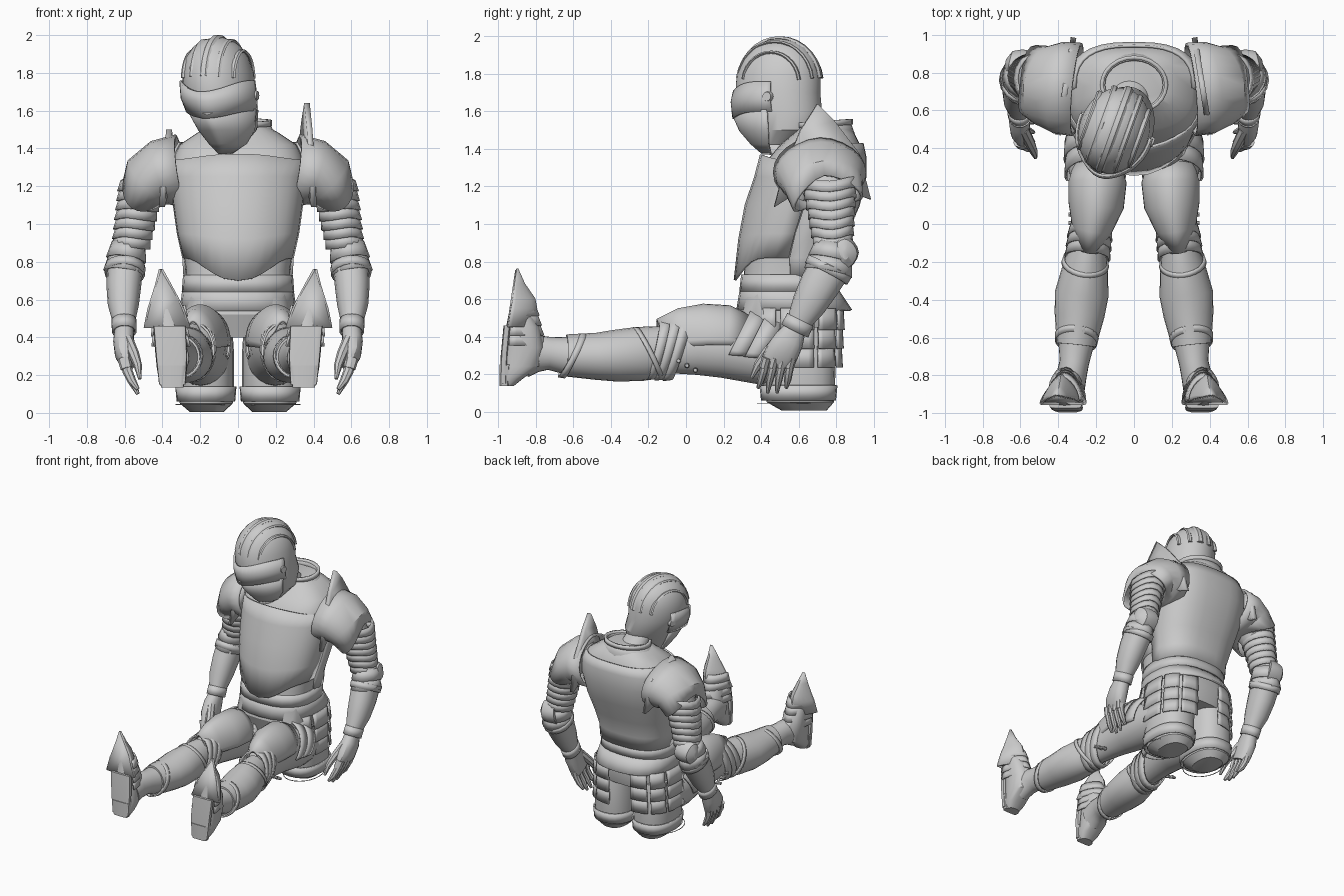
import bpy, bmesh
from math import sin, cos, pi, radians, sqrt
from mathutils import Vector as V

X, Y, Z = V((1, 0, 0)), V((0, 1, 0)), V((0, 0, 1))


def finish(name, bm, mirror, thick):
    bmesh.ops.recalc_face_normals(bm, faces=bm.faces)
    me = bpy.data.meshes.new(name)
    bm.to_mesh(me)
    bm.free()
    ob = bpy.data.objects.new(name, me)
    bpy.context.collection.objects.link(ob)
    if thick:
        m = ob.modifiers.new("thickness", 'SOLIDIFY')
        m.thickness, m.offset = thick, 0
    if mirror:
        ob.modifiers.new("mirror", 'MIRROR')
    return ob


def loft(name, rings, ref=X, t=None, n=24, p=2.0, keel=0, side=-1, shift=None,
         arc=None, thick=0, mirror=False):
    """Skin rings (x, y, z, half width along ref, half depth, [edge shift])."""
    bm, rows = bmesh.new(), []
    cs = [V(r[:3]) for r in rings]
    for i, r in enumerate(rings):
        d = (t or cs[min(i + 1, len(cs) - 1)] - cs[max(i - 1, 0)]).normalized()
        u = (ref - d * ref.dot(d)).normalized()
        v = d.cross(u)
        a0, a1 = arc or (0, 360)
        row = []
        for k in range(n + 1 if arc else n):
            th = radians(a0 + (a1 - a0) * k / n)
            c, s = cos(th), sin(th)
            c2 = abs(c) ** (2 / p) * (1 if c > 0 else -1)
            s2 = abs(s) ** (2 / p) * (1 if s > 0 else -1)
            if s * side > 0:
                s2 *= 1 + keel * abs(s) ** 10
            e = r[5] * shift(c, s) if len(r) > 5 else 0
            row.append(bm.verts.new(cs[i] + u * r[3] * c2 + v * r[4] * s2 + d * e))
        rows.append(row)
    m = len(rows[0])
    for A, B in zip(rows, rows[1:]):
        for k in range(m - 1 if arc else m):
            bm.faces.new((A[k], A[(k + 1) % m], B[(k + 1) % m], B[k]))
    if not arc and not thick:
        bm.faces.new(rows[0])
        bm.faces.new(rows[-1])
    return finish(name, bm, mirror, thick)


def lames(name, a, b, count, flare, **kw):
    """Overlapping flared bands between ring a and ring b."""
    for i in range(count):
        mix = lambda f: [p + (q - p) * f for p, q in zip(a, b)]
        r0, r1 = mix(i / count), mix((i + 1.15) / count)
        r1[3] += flare
        r1[4] += flare
        loft(f"{name}_{i + 1}", [r0, r1], thick=.012, **kw)


def torso_ring(z, front, back, a, *e):
    return (0, (front + back) / 2, z, a, (back - front) / 2, *e)


# torso: body, breastplate, waist skirt
loft("torso", [torso_ring(*r) for r in (
    (.40, .32, .79, .27), (.52, .275, .82, .30), (.64, .30, .79, .28), (.75, .31, .79, .275),
    (.90, .33, .83, .30), (1.1, .36, .90, .325), (1.25, .405, .94, .345), (1.35, .44, .945, .345),
    (1.42, .50, .93, .31), (1.48, .57, .90, .22), (1.52, .61, .86, .15))], t=Z, n=32, p=2.8)
loft("breastplate", [torso_ring(*r) for r in (
    (.82, .285, .81, .285, -.12), (.95, .31, .85, .315, -.03), (1.1, .345, .91, .337, 0),
    (1.25, .395, .95, .355, 0), (1.34, .425, .95, .352, .03))], t=Z, n=16, p=2.5,
    keel=.09, arc=(-180, 0), thick=.014, shift=lambda c, s: max(0, -s) ** 5)
loft("backplate", [torso_ring(*r) for r in (
    (.72, .3, .81, .282), (.82, .285, .82, .288), (.95, .31, .855, .317), (1.1, .345, .92, .338),
    (1.25, .395, .955, .355), (1.36, .44, .955, .35), (1.43, .5, .94, .31))],
    t=Z, n=16, p=2.7, arc=(0, 180), thick=.014)
loft("waist_skirt", [torso_ring(.66, .295, .80, .287), torso_ring(.60, .285, .84, .295),
                     torso_ring(.54, .275, .88, .305)], t=Z, n=24, p=2.4, thick=.014)
loft("waist_band", [torso_ring(.73, .30, .81, .285), torso_ring(.64, .29, .81, .292)],
     t=Z, n=24, p=2.4, thick=.012)

# neck and collar
loft("neck", [(0, .73, 1.42, .11, .1), (-.03, .64, 1.54, .1, .1), (-.07, .54, 1.66, .1, .1)], t=Z)
loft("collar", [(0, .735, 1.42, .23, .18, 0), (0, .735, 1.49, .18, .15, .01),
                (0, .735, 1.535, .16, .135, .01)], t=Z, shift=lambda c, s: s, thick=.016)
loft("collar_rim", [(0, .735, 1.52, .17, .145, .01), (0, .735, 1.55, .17, .145, .01)],
     t=Z, shift=lambda c, s: s, thick=.02)

# helmet turned and tilted to one side
HU = V((.94, -.34, 0)).normalized()
HV = Z.cross(HU)
skull = [(-.05, .48, 1.42, .085, .09), (-.04, .50, 1.5, .135, .185), (-.07, .50, 1.6, .17, .232),
         (-.10, .49, 1.7, .188, .232), (-.105, .495, 1.8, .184, .23), (-.11, .50, 1.88, .162, .20),
         (-.11, .50, 1.94, .122, .152), (-.108, .50, 1.975, .07, .09), (-.105, .5, 1.99, .012, .015)]
loft("helmet", skull, ref=HU, t=Z, n=32)
loft("lower_visor", [(-.065, .465, 1.375, .03, .05, 0), (-.05, .475, 1.43, .10, .12, 0),
                     (-.055, .49, 1.5, .148, .192, 0), (-.08, .495, 1.61, .184, .235, -.02)],
     ref=HU, t=Z, n=24, keel=.10, p=1.8, arc=(-180, 0), thick=.014, shift=lambda c, s: max(0, -s) ** 4)
loft("brow_visor", [(-.08, .495, 1.60, .182, .236, -.04), (-.095, .492, 1.67, .196, .242, -.02),
                    (-.105, .495, 1.76, .194, .234, -.06)],
     ref=HU, t=Z, n=24, keel=.06, arc=(-186, 6), thick=.014, shift=lambda c, s: max(0, -s) ** 3)
for i, d in enumerate((-.72, -.38, 0, .38, .72)):
    q, w, pts = sqrt(1 - d * d), .013 if d == 0 else .009, []
    for k in range(15):
        f = radians(8 + 165 * k / 14)
        P = V((-.105, .5, 1.75)) + HU * .188 * d - HV * .23 * q * cos(f) + Z * .24 * q * sin(f)
        pts.append((*P, w * 2, w))
    loft(f"helmet_rib_{i + 1}", pts, ref=HU, n=6)
for s in (-1, 1):
    P = V((-.09, .5, 1.68)) + HU * .195 * s
    D = HU * .012 * s
    loft("visor_hinge", [(*(P - D), .03, .03), (*(P + D), .024, .024)], ref=Z, n=12)

# shoulder plates
loft("shoulder_plate", [(.30, .71, 1.28, .24, .18, 0), (.40, .72, 1.265, .235, .168, 0),
                        (.47, .73, 1.22, .205, .148, 0), (.51, .745, 1.16, .185, .118, .09)],
     ref=Y, p=2, keel=.05, side=1, shift=lambda c, s: abs(c) ** 1.5 - .4, thick=.016, mirror=True)
for s, peak in ((1, 1.64), (-1, 1.50)):
    bm = bmesh.new()
    outline = [(.70, peak), (.79, peak - .09), (.92, 1.38), (.985, 1.13), (.87, 1.17),
               (.72, 1.19), (.58, 1.16), (.47, 1.09), (.52, 1.28), (.61, peak - .14)]
    bm.faces.new([bm.verts.new((s * (.365 - .16 * (y - .7)), y, z)) for y, z in outline])
    finish("shoulder_fin", bm, False, .03)

# arms: core, bands, elbow guard, forearm
loft("upper_arm", [(.44, .74, 1.25, .15, .11), (.52, .77, 1.1, .11, .09), (.565, .79, .92, .09, .08),
                   (.595, .79, .8, .085, .08), (.6, .74, .72, .08, .075)], ref=Y, mirror=True)
lames("arm_band", (.505, .765, 1.24, .135, .108, .03), (.565, .785, .89, .092, .086, .03), 7, .012,
      ref=Y, n=16, shift=lambda c, s: max(0, s) ** 3, mirror=True)
loft("elbow_cap", [(.56, .82, .85, .095, .1), (.61, .835, .845, .09, .095), (.655, .845, .84, .07, .08),
                   (.68, .85, .84, .02, .03)], ref=Y, p=1.7, n=16, mirror=True)
lames("elbow_band", (.58, .79, .89, .098, .085), (.602, .76, .75, .112, .093), 2, .012,
      ref=Y, p=1.8, n=16, mirror=True)
loft("forearm", [(.598, .76, .76, .113, .095), (.605, .71, .67, .106, .092), (.607, .655, .57, .092, .082),
                 (.604, .61, .49, .07, .062), (.60, .585, .44, .064, .055)], ref=Y, p=2.2, n=16, mirror=True)
loft("forearm_rim", [(.597, .768, .775, .122, .10), (.6, .747, .735, .119, .099)], ref=Y, n=16,
     thick=.016, mirror=True)
loft("wrist_cuff", [(.604, .61, .49, .073, .062), (.602, .58, .43, .075, .06)], ref=Y, thick=.01, mirror=True)

# hands
loft("palm", [(.602, .59, .45, .055, .05), (.605, .55, .38, .08, .056), (.60, .51, .31, .09, .052),
              (.585, .485, .26, .085, .036)], ref=Y, p=2.3, n=16, mirror=True)
for i in range(4):
    y0, y1, z1 = .415 + .045 * i, .385 + .05 * i, (.125, .10, .10, .125)[i]
    w = .022
    loft(f"finger_{i + 1}", [(.595, y0 + .02, .29, w, .03), (.585, y0, .22, w, .027),
                             (.562, (y0 + y1) / 2, .17, .02, .023), (.53, y1, z1, .009, .01)],
         ref=Y, n=8, mirror=True)
    loft(f"knuckle_{i + 1}", [(.605, y0 + .015, .29, .025, .034), (.59, y0, .235, .025, .032)],
         ref=Y, n=8, mirror=True)
loft("thumb", [(.585, .50, .39, .032, .03), (.55, .43, .31, .03, .028), (.53, .385, .25, .023, .022),
               (.52, .35, .18, .009, .009)], ref=Y, n=8, mirror=True)

# hips: seat, hanging plates, bottom hoop
loft("hip", [(.165, .63, .005, .09, .12), (.168, .61, .05, .14, .18), (.17, .60, .15, .15, .195),
             (.17, .60, .30, .15, .2), (.165, .58, .45, .135, .2)], t=Z, n=20, p=2.4, mirror=True)
for i, (a0, a1) in enumerate(((-52, -20), (-14, 18), (24, 54), (60, 88))):
    lames(f"hip_plate_{i + 1}", (.08, .585, .55, .235, .25), (.08, .585, .25, .245, .235), 3, .012,
          t=-Z, n=5, p=2.5, arc=(-a1, -a0), mirror=True)
loft("seat_band", [(.17, .60, .14, .157, .203), (.17, .60, .06, .15, .195)], t=Z, p=2.4, thick=.01, mirror=True)
loft("bottom_hoop", [(.195, .55, .042, .135, .17), (.195, .55, .046, .135, .17)], t=Z, thick=.004, mirror=True)

# legs: thigh, knee guard, shin
loft("thigh", [(.18, .62, .29, .145, .16), (.2, .4, .31, .148, .165), (.205, .2, .345, .135, .165),
               (.222, .05, .345, .112, .15), (.24, -.12, .325, .092, .12)], n=20, mirror=True)
loft("knee_cap", [(.195, .31, .37, .12, .14), (.193, .22, .385, .147, .17), (.2, .1, .385, .14, .178),
                  (.22, -.02, .375, .102, .165), (.238, -.13, .355, .055, .13)],
     arc=(-10, 190), n=20, keel=.03, side=1, thick=.014, mirror=True)
lames("thigh_band", (.205, .44, .335, .155, .16, -.06), (.205, .27, .36, .148, .172, -.06), 2, .01,
      shift=lambda c, s: s, arc=(-20, 200), mirror=True)
lames("knee_band", (.228, -.02, .34, .105, .16, .07), (.245, -.17, .325, .108, .14, .05), 3, .009,
      shift=lambda c, s: -s, mirror=True)
loft("shin", [(.243, -.12, .325, .095, .125), (.258, -.24, .305, .122, .142), (.276, -.37, .295, .142, .136),
              (.288, -.48, .292, .132, .123), (.305, -.64, .297, .104, .11)],
     n=24, keel=.04, side=1, mirror=True)
loft("shin_top_rim", [(.255, -.19, .315, .116, .142, .04), (.258, -.215, .31, .122, .146, .04)],
     shift=lambda c, s: s, thick=.01, mirror=True)
loft("shin_low_rim", [(.302, -.59, .296, .112, .118, .05), (.306, -.625, .298, .107, .114, .05)],
     shift=lambda c, s: -s, thick=.01, mirror=True)
for i in range(3):
    loft(f"knee_rivet_{i + 1}", [(.31, .05 - .045 * i, .22 + .025 * i, .014, .014),
                               (.345, .05 - .045 * i, .22 + .025 * i, .01, .01)], ref=Z, n=8, mirror=True)

# feet: ankle, instep, bands, pointed toe, heel
loft("ankle", [(.305, -.63, .297, .095, .1), (.315, -.73, .31, .078, .088), (.33, -.8, .31, .08, .1),
               (.34, -.87, .29, .08, .11)], mirror=True)
loft("foot", [(.345, -.955, .135, .05, .035), (.347, -.93, .175, .072, .06), (.35, -.88, .24, .08, .105),
              (.355, -.865, .34, .085, .11), (.365, -.87, .45, .085, .09), (.378, -.89, .55, .06, .05)],
     t=Z, p=2.4, n=20, mirror=True)
lames("foot_band", (.37, -.93, .57, .085, .12), (.355, -.945, .36, .088, .185), 4, .01,
      t=-Z, p=1.7, arc=(180, 360), n=12, mirror=True)
loft("toe_cap", [(.375, -.95, .45, .118, .13), (.383, -.935, .55, .09, .135), (.387, -.925, .60, .07, .115),
                 (.396, -.915, .68, .036, .05), (.408, -.905, .76, .004, .004)],
     t=Z, p=1.4, n=12, arc=(0, 180), thick=.014, mirror=True)
bm = bmesh.new()
bm.faces.new([bm.verts.new(c) for c in ((.257, -.95, .45), (.493, -.95, .45), (.457, -.925, .60), (.408, -.905, .755),
                                        (.317, -.925, .60))])
finish("toe_sole", bm, True, .012)
loft("sole", [(.348, -.975, .15, .07, .018), (.352, -.97, .3, .082, .018), (.362, -.955, .46, .085, .018)],
     t=Z, p=5, n=16, mirror=True)
loft("heel", [(.348, -.97, .135, .06, .025), (.35, -.965, .25, .075, .03)], t=Z, p=5, n=16, mirror=True)

bpy.ops.object.select_all(action='SELECT')
bpy.context.view_layer.objects.active = bpy.data.objects["torso"]
bpy.ops.object.shade_smooth_by_angle(angle=radians(30))
